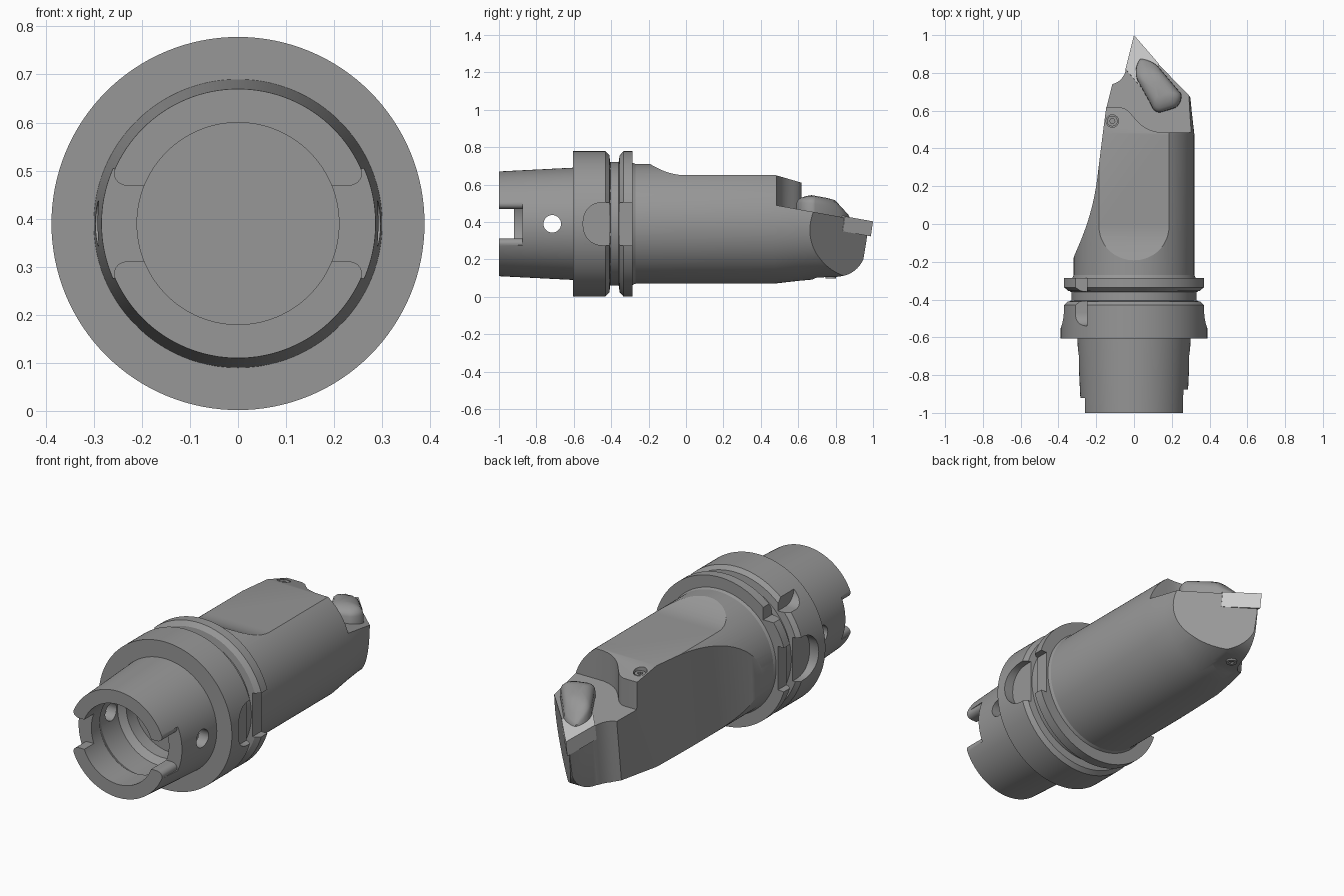
import bpy, bmesh
from math import pi, cos, sin, radians
from mathutils import Vector
from mathutils.geometry import interpolate_bezier

if "Cube" in bpy.data.objects:
    bpy.data.objects.remove(bpy.data.objects["Cube"])

CZ = 0.39  # height of the tool axis


def material(name, v):
    m = bpy.data.materials.new(name)
    m.diffuse_color = (v, v, v, 1)
    m.use_nodes = True
    m.node_tree.nodes["Principled BSDF"].inputs["Base Color"].default_value = m.diffuse_color
    return m


STEEL = material('dark_steel', 0.31)
CARBIDE = material('light_carbide', 0.85)


def finish(bm, name, mat=STEEL):
    bmesh.ops.remove_doubles(bm, verts=bm.verts, dist=1e-5)
    bmesh.ops.recalc_face_normals(bm, faces=bm.faces)
    me = bpy.data.meshes.new(name)
    bm.to_mesh(me)
    bm.free()
    me.materials.append(mat)
    ob = bpy.data.objects.new(name, me)
    bpy.context.collection.objects.link(ob)
    return ob


def lathe(name, profile, steps=128):
    """Revolve (radius, y) points about the tool axis."""
    bm = bmesh.new()
    vs = [bm.verts.new((r, y, CZ)) for r, y in profile]
    es = [bm.edges.new(p) for p in zip(vs, vs[1:])]
    bmesh.ops.spin(bm, geom=vs + es, cent=(0, 0, CZ), axis=(0, 1, 0),
                   angle=2 * pi, steps=steps, use_merge=False)
    return finish(bm, name)


def loft(name, loops, mat=STEEL):
    """Closed solid through a stack of equal-length loops."""
    bm = bmesh.new()
    rings = [[bm.verts.new(p) for p in lp] for lp in loops]
    for a, b in zip(rings, rings[1:]):
        for i in range(len(a)):
            j = (i + 1) % len(a)
            bm.faces.new((a[i], a[j], b[j], b[i]))
    bm.faces.new(rings[0])
    bm.faces.new(rings[-1])
    return finish(bm, name, mat)


def prism(name, pts, lo, hi, axis):
    """Extrude 2D points along an axis between two levels."""
    put = {'x': lambda u, v, w: (w, u, v), 'y': lambda u, v, w: (u, w, v),
           'z': lambda u, v, w: (u, v, w)}[axis]
    return loft(name, [[put(u, v, w) for u, v in pts] for w in (lo, hi)])


def circle(u, v, r, n=32):
    return [(u + r * cos(2 * pi * i / n), v + r * sin(2 * pi * i / n)) for i in range(n)]


def bez(a, b, c, d, n=14):
    return [tuple(p)[:2] for p in interpolate_bezier(*(Vector(q) for q in (a, b, c, d)), n)]


def boolean(ob, cutter, op='DIFFERENCE'):
    m = ob.modifiers.new('cut', 'BOOLEAN')
    m.operation, m.object, m.solver = op, cutter, 'EXACT'
    bpy.context.view_layer.objects.active = ob
    bpy.ops.object.modifier_apply(modifier=m.name)
    bpy.data.objects.remove(cutter, do_unlink=True)


def smooth(ob, deg=30):
    bpy.ops.object.select_all(action='DESELECT')
    ob.select_set(True)
    bpy.context.view_layer.objects.active = ob
    bpy.ops.object.shade_smooth_by_angle(angle=radians(deg))


def floor(y):  # sloping pocket floor
    return 0.576 - 0.18 * y


# Hollow tapered shank with grooved flange
shank = lathe('shank_and_flange', [
    (0, -0.56), (0.21, -0.56), (0.21, -0.63), (0.24, -0.66), (0.24, -0.80), (0.21, -0.85),
    (0.21, -1), (0.28, -1), (0.30, -0.605), (0.388, -0.605), (0.388, -0.43),
    (0.368, -0.41), (0.33, -0.405), (0.33, -0.36), (0.365, -0.355), (0.388, -0.335),
    (0.388, -0.285), (0.326, -0.285), (0.32, -0.27), (0, -0.27)])

# Drive slots at the shank end, side notches in the flange
for s, end in ((1, -0.875), (-1, -0.92)):
    half = [(0.12, 0.078)] + bez((0.225, 0.078), (0.25, 0.078), (0.262, 0.095), (0.257, 0.113), 8) + [(0.4, 0.17)]
    slot = [(s * x, CZ + z) for x, z in half] + [(s * x, CZ - z) for x, z in reversed(half)]
    boolean(shank, prism('slot', slot, -1.1, end, 'y'))
    curve = bez((-0.44, 0.115), (-0.51, 0.115), (-0.55, 0.07), (-0.55, 0.0))
    notch = ([(-0.2, CZ + 0.115)] + [(y, CZ + z) for y, z in curve]
             + [(y, CZ - z) for y, z in reversed(curve[:-1])] + [(-0.2, CZ - 0.115)])
    boolean(shank, prism('notch', notch, s * 0.335, s * 0.5, 'x'))

# Small orientation notch and cross hole
mark = ([(-0.2, 0.9), (-0.2, 0.622)] + bez((-0.47, 0.622), (-0.51, 0.622), (-0.54, 0.65), (-0.54, 0.69))
        + [(-0.54, 0.9)])
boolean(shank, prism('mark', mark, -0.5, -0.25, 'x'))
boolean(shank, prism('cross_hole', circle(-0.715, CZ, 0.047), -0.5, 0.5, 'x'))
smooth(shank)

# Neck: round bar trimmed by a plan outline and a side outline
neck = lathe('neck', [(0, -0.32), (0.32, -0.32), (0.32, 0.47), (0.305, 0.60),
                      (0.294, 0.72), (0.294, 1.05), (0, 1.05)])
plan = ([(0.45, -0.42), (0.45, 0.508), (0.125, 0.848), (0.0, 0.98), (-0.035, 0.83)]
        + bez((-0.04, 0.82), (-0.055, 0.765), (-0.08, 0.745), (-0.115, 0.735))
        + [(-0.145, 0.61)]
        + bez((-0.19, 0.25), (-0.205, 0.11), (-0.24, -0.04), (-0.325, -0.19))
        + [(-0.45, -0.41), (-0.45, -0.42)])
trim = loft('trim', [[(x, y + 0.12 * (z - 0.4), z) for x, y in plan] for z in (-0.1, 0.9)])
boolean(neck, trim, 'INTERSECT')
side = ([(-0.5, 0.85), (-0.21, 0.85)] + bez((-0.205, 0.718), (-0.13, 0.67), (-0.07, 0.65), (0, 0.65))
        + [(0.48, 0.65), (0.61, 0.612), (1.06, 0.5), (0.975, 0.38), (0.965, 0.30)]
        + bez((0.948, 0.2), (0.92, 0.14), (0.87, 0.107), (0.79, 0.106))
        + [(0.70, 0.103), (0.6, 0.06), (0.55, -0.05), (-0.5, -0.05)])
boolean(neck, prism('side_trim', side, -0.6, 0.6, 'x'), 'INTERSECT')

# Stepped pocket with a sloping floor
pocket = ([(0.5, 0.485), (0.2, 0.485)]
          + bez((0.14, 0.485), (0.0, 0.50), (0.0, 0.61), (-0.07, 0.617))
          + [(-0.5, 0.617), (-0.5, 1.3), (0.5, 1.3)])
boolean(neck, loft('pocket', [[(x, y, floor(y)) for x, y in pocket],
                              [(x, y, 0.95) for x, y in pocket]]))

# Screw set into the top flat, coolant nozzle under the tip
boolean(neck, prism('hole', circle(-0.115, 0.545, 0.033), 0.605, 0.8, 'z'))
for name, x, y, lo, hi, s_lo, s_hi in (
        ('top_screw', -0.115, 0.545, 0.58, 0.622, 0.6, 0.7),
        ('coolant_nozzle', 0.01, 0.775, 0.097, 0.16, 0.05, 0.13)):
    plug = prism(name, circle(x, y, 0.028), lo, hi, 'z')
    boolean(plug, prism('socket', circle(x, y, 0.014, 6), s_lo, s_hi, 'z'))
    smooth(plug)
smooth(neck)

# Diamond cutting insert
rhomb = [(0, 1.0), (-0.045, 0.82), (0.085, 0.67), (0.13, 0.85)]
loft('cutting_insert', [[(x, y - 0.012 * k, floor(y) + 0.007 - 0.08 * k) for x, y in rhomb]
                        for k in (1, 0)], CARBIDE)

# Domed clamp that holds the insert
outline = (bez((0.03, 0.875), (0.01, 0.85), (0.0, 0.80), (0.015, 0.765), 6)
           + bez((0.09, 0.63), (0.10, 0.595), (0.125, 0.585), (0.15, 0.592), 7)
           + bez((0.22, 0.615), (0.245, 0.63), (0.258, 0.67), (0.25, 0.69), 7)
           + bez((0.14, 0.82), (0.12, 0.85), (0.08, 0.87), (0.045, 0.876), 6))
loops = []
for h, k in ((-0.02, 1), (0.045, 0.98), (0.062, 0.92), (0.076, 0.78), (0.084, 0.58), (0.088, 0.3)):
    ring = []
    for x, y in outline:
        px, py = 0.14 + (x - 0.14) * k, 0.70 + (y - 0.70) * k
        nose = min(1, 0.25 + max(0, 0.878 - py) / 0.11)
        tail = min(1, 0.75 + max(0, py - 0.585) / 0.35)
        ring.append((px, py, floor(py) + (h * nose * tail if h > 0 else h)))
    loops.append(ring)
smooth(loft('clamp', loops), 40)
